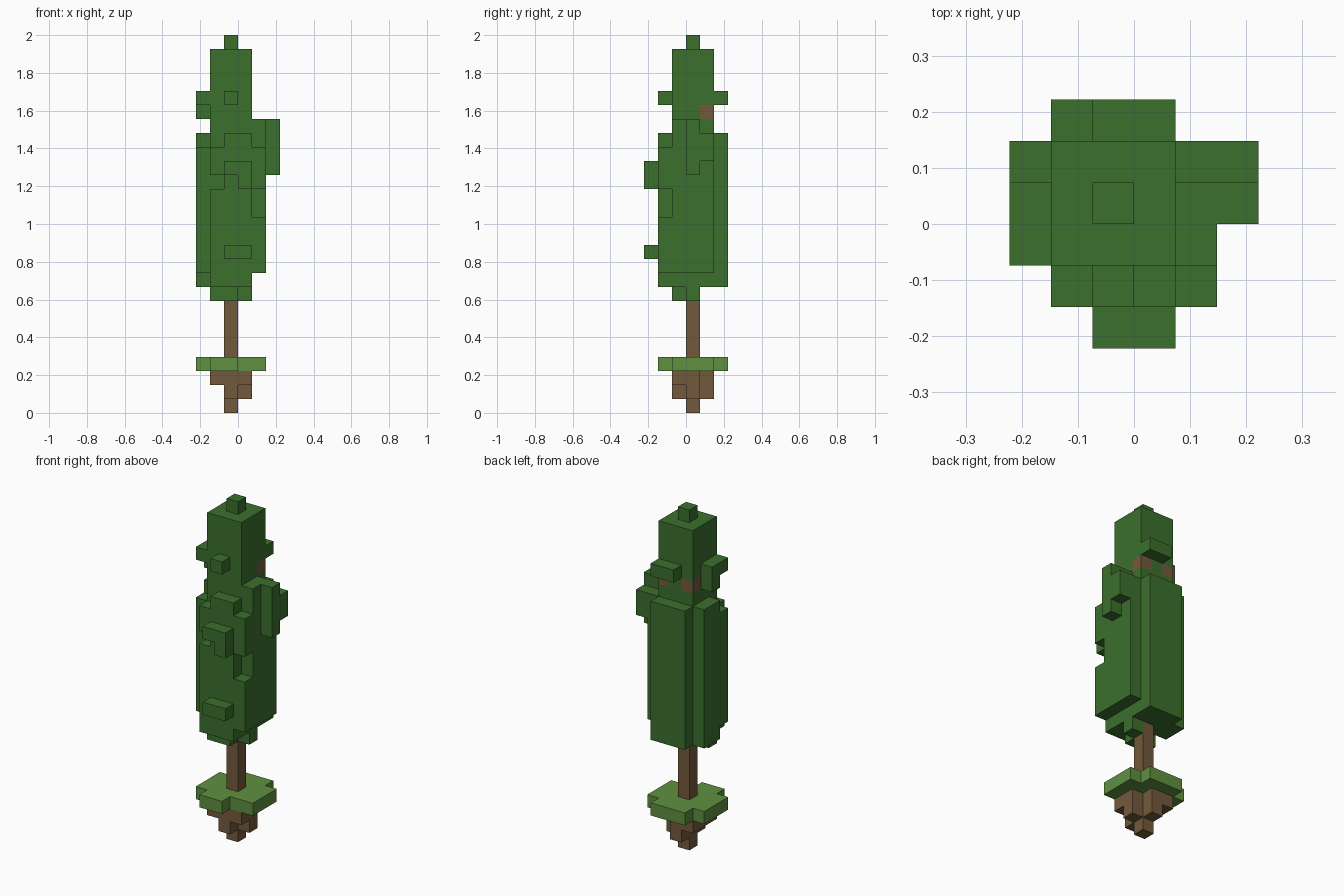
import bpy, bmesh
from mathutils import Vector

if "Cube" in bpy.data.objects:
    bpy.data.objects.remove(bpy.data.objects["Cube"], do_unlink=True)

V = 2 / 27  # edge of one block


def material(name, rgb):
    m = bpy.data.materials.new(name)
    m.use_nodes = True
    m.diffuse_color = (*rgb, 1)
    m.node_tree.nodes["Principled BSDF"].inputs["Base Color"].default_value = (*rgb, 1)
    return m


leaf = material("dark leaf green", (0.044, 0.162, 0.026))
grass = material("grass green", (0.114, 0.278, 0.051))
bark = material("bark brown", (0.171, 0.102, 0.045))


def box(x, y, z):
    """Set of grid cells filling half-open ranges."""
    return {(i, j, k) for i in range(*x) for j in range(*y) for k in range(*z)}


def build(name, cells, mat):
    """Turn grid cells into a clean block shell."""
    bm = bmesh.new()
    for c in cells:
        for axis in range(3):
            for side in (0, 1):
                n = list(c)
                n[axis] += 2 * side - 1
                if tuple(n) in cells:
                    continue
                u, w = (axis + 1) % 3, (axis + 2) % 3
                loop = []
                for a, b in ((0, 0), (1, 0), (1, 1), (0, 1)):
                    p = Vector(c)
                    p[axis] += side
                    p[u] += a
                    p[w] += b
                    loop.append(bm.verts.new(p * V))
                bm.faces.new(loop if side else loop[::-1])
    bmesh.ops.remove_doubles(bm, verts=bm.verts[:], dist=V / 100)
    bmesh.ops.dissolve_limit(bm, angle_limit=0.01, verts=bm.verts[:], edges=bm.edges[:])
    mesh = bpy.data.meshes.new(name)
    bm.to_mesh(mesh)
    bm.free()
    mesh.materials.append(mat)
    bpy.context.collection.objects.link(bpy.data.objects.new(name, mesh))


# Root clump, tapering down to a single block
roots = box((-2, 1), (-1, 2), (2, 3)) - {(0, 1, 2)}
roots |= box((-1, 0), (-1, 2), (1, 2)) | {(0, 0, 1), (-1, 0, 0)}
build("root_clump", roots, bark)

# Grass disc with clipped corners
turf = box((-3, 2), (-2, 3), (3, 4))
turf -= {(-3, -2, 3), (0, -2, 3), (1, -2, 3), (-3, 2, 3), (1, 2, 3)}
build("grass_disc", turf, grass)

# Trunk and the branch stubs that show through the leaves
trunk = box((-1, 0), (0, 1), (4, 22))
stubs = {(0, 1, 21), (-2, 1, 21)}
build("trunk", trunk, bark)
build("branch_stubs", stubs, bark)

# Main foliage column
crown = box((-2, 1), (-1, 2), (9, 26))
crown |= box((-2, 1), (2, 3), (9, 20))        # back
crown |= box((-2, 1), (-2, -1), (9, 19))      # front
crown |= box((-1, 1), (-2, -1), (19, 20))
crown |= box((1, 2), (-1, 2), (10, 21))       # left side
crown |= box((1, 2), (-2, -1), (10, 19))
crown |= box((-3, -2), (-1, 2), (10, 19))     # right side
crown |= box((-3, -2), (0, 2), (9, 10)) | box((-3, -2), (0, 2), (19, 20))
crown |= {(-1, 0, 26)}                        # tip

# Notches in the foliage
crown -= box((1, 2), (-2, -1), (14, 16))
crown -= {(-2, -2, 16), (1, 1, 20)} | stubs

# Loose tufts
crown |= box((-1, 1), (-3, -2), (11, 12))
crown |= box((-1, 1), (-3, -2), (17, 18)) | {(0, -3, 16)}
crown |= box((2, 3), (0, 1), (17, 21)) | box((2, 3), (1, 2), (18, 20))
crown |= box((-1, 1), (2, 3), (22, 23)) | {(-1, -2, 22)}
crown |= box((-3, -2), (-1, 1), (22, 23)) | {(-3, 0, 21)}
crown |= box((-2, 0), (-1, 0), (8, 9)) | {(0, 0, 8)}
build("foliage", crown - trunk, leaf)
